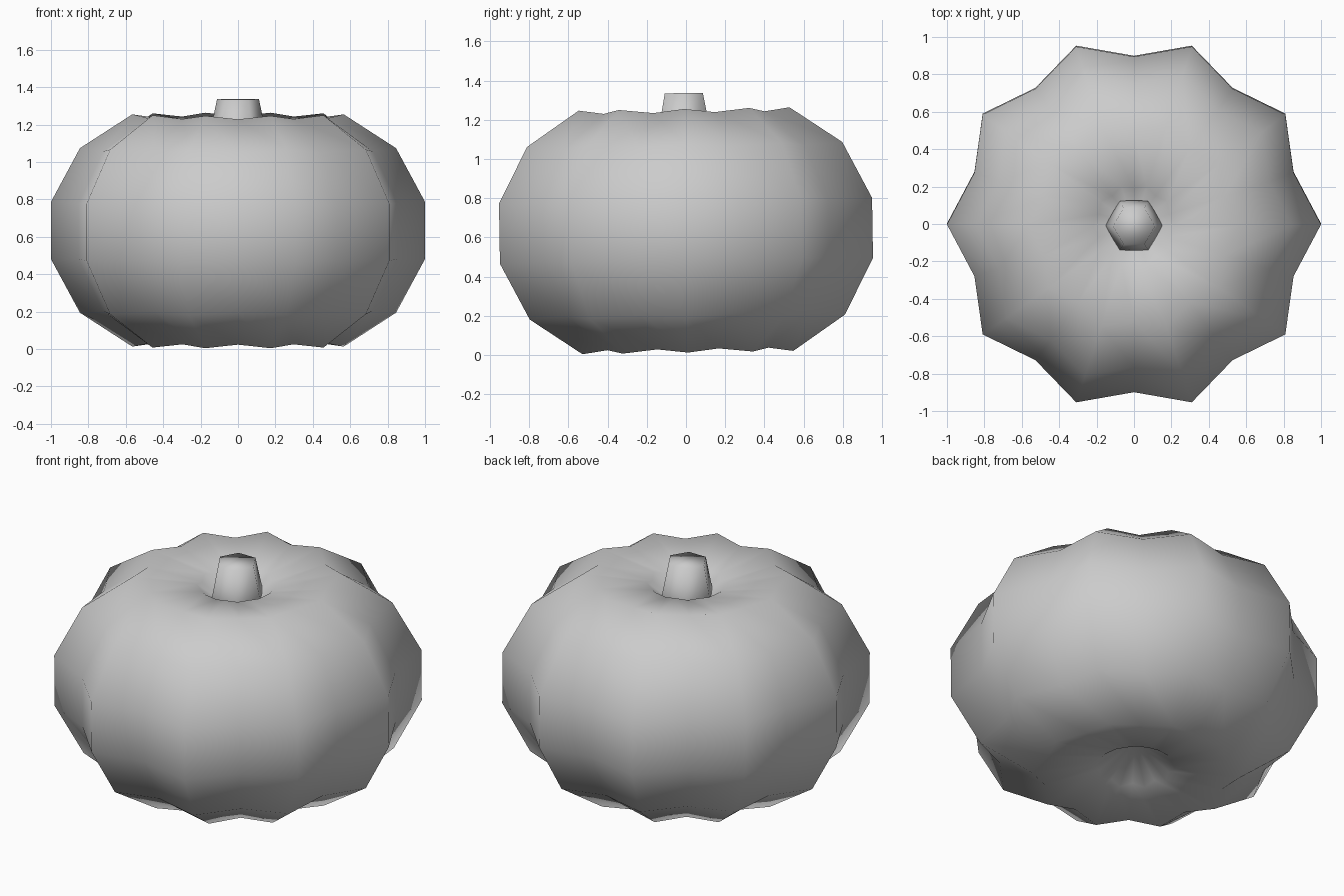
import bpy, bmesh
from math import cos, sin, tau
from mathutils import Matrix, Vector

if "Cube" in bpy.data.objects:
    bpy.data.objects.remove(bpy.data.objects["Cube"])

CENTRE = 0.634
# the whole model leans about one degree around x
LEAN = (Matrix.Translation((0, 0, CENTRE)) @ Matrix.Rotation(0.016, 4, 'X')
        @ Matrix.Translation((0, 0, -CENTRE)))


def finish(name, bm):
    bm.transform(LEAN)
    bmesh.ops.recalc_face_normals(bm, faces=bm.faces[:])
    for f in bm.faces:
        f.smooth = True
    mesh = bpy.data.meshes.new(name)
    bm.to_mesh(mesh)
    bm.free()
    obj = bpy.data.objects.new(name, mesh)
    bpy.context.collection.objects.link(obj)
    return obj


# ribbed body: mirrored half profile (radius, height from centre), 10 ridges
half = [(0.22, 0.57), (0.565, 0.621), (0.845, 0.44), (1.0, 0.153)]
profile = half + [(r, -z) for r, z in reversed(half)]
SIDES = 20
bm = bmesh.new()
rings = []
for r, z in profile:
    ring = []
    for i in range(SIDES):
        a = tau * i / SIDES
        k, kz = (0.897, 0.97) if i % 2 else (1.0, 1.0)
        ring.append(bm.verts.new((r * k * cos(a), r * k * sin(a), CENTRE + z * kz)))
    rings.append(ring)
for a, b in zip(rings, rings[1:]):
    for i in range(SIDES):
        j = (i + 1) % SIDES
        bm.faces.new((a[i], a[j], b[j], b[i]))
# sunken poles
for ring, z in ((rings[0], 0.40), (rings[-1], -0.40)):
    pole = bm.verts.new((0, 0, CENTRE + z))
    for i in range(SIDES):
        bm.faces.new((ring[i], ring[(i + 1) % SIDES], pole))
finish("pumpkin_body", bm)

# six-sided tapered stem, sunk into the top dip
bm = bmesh.new()
z0, z1 = 1.0, 1.336
stem = [[bm.verts.new((r * cos(tau * i / 6), r * sin(tau * i / 6), z)) for i in range(6)]
        for r, z in ((0.183, z0), (0.112, z1))]
for i in range(6):
    j = (i + 1) % 6
    bm.faces.new((stem[0][i], stem[0][j], stem[1][j], stem[1][i]))
bm.faces.new(stem[0])
bm.faces.new(stem[1])
finish("stem", bm)
